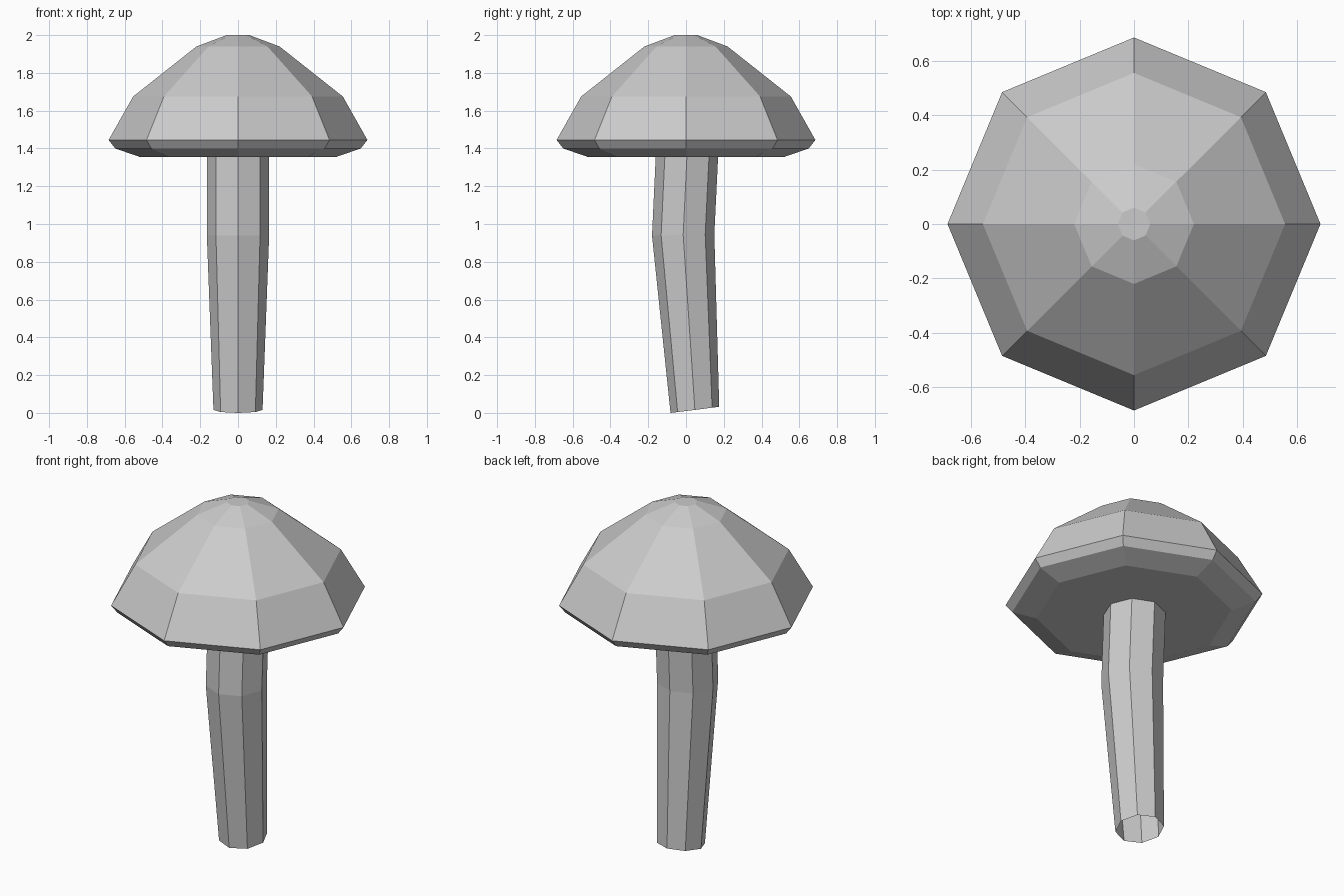
import bpy
import bmesh
from math import cos, sin, tau
from mathutils import Vector, Matrix

SIDES = 8

cube = bpy.data.objects.get("Cube")
if cube:
    bpy.data.objects.remove(cube, do_unlink=True)

grey = bpy.data.materials.new("light grey")
grey.use_nodes = True
grey.diffuse_color = (0.6, 0.6, 0.6, 1)
grey.node_tree.nodes["Principled BSDF"].inputs["Base Color"].default_value = (0.6, 0.6, 0.6, 1)


def loft(name, rings, cap_start, cap_end):
    """Skin eight-sided rings of (radius, centre y, centre z, tilt), listed bottom to top."""
    bm = bmesh.new()
    loops = []
    for radius, y, z, tilt in rings:
        turn = Matrix.Rotation(tilt, 3, 'X')
        loops.append([
            bm.verts.new(Vector((0, y, z)) + turn @ Vector(
                (radius * cos(tau * i / SIDES), radius * sin(tau * i / SIDES), 0)))
            for i in range(SIDES)])
    for low, high in zip(loops, loops[1:]):
        for i in range(SIDES):
            j = (i + 1) % SIDES
            bm.faces.new((low[i], low[j], high[j], high[i]))
    if cap_start:
        bm.faces.new(loops[0][::-1])
    if cap_end:
        bm.faces.new(loops[-1])
    mesh = bpy.data.meshes.new(name)
    bm.to_mesh(mesh)
    bm.free()
    mesh.materials.append(grey)
    obj = bpy.data.objects.new(name, mesh)
    bpy.context.collection.objects.link(obj)
    return obj


# Faceted cap with a bevelled rim and flat underside
cap_profile = [(0.52, 1.355), (0.65, 1.40), (0.685, 1.445),
               (0.555, 1.675), (0.22, 1.94), (0.06, 2.0)]
loft("mushroom_cap", [(r, 0, z, 0) for r, z in cap_profile], True, True)

# Bent stem, hollow at its tilted foot
loft("mushroom_stem", [(0.13, 0.047, 0.016, 0.125),
                       (0.165, -0.015, 0.942, 0.02),
                       (0.165, 0.006, 1.38, -0.05)], False, False)
